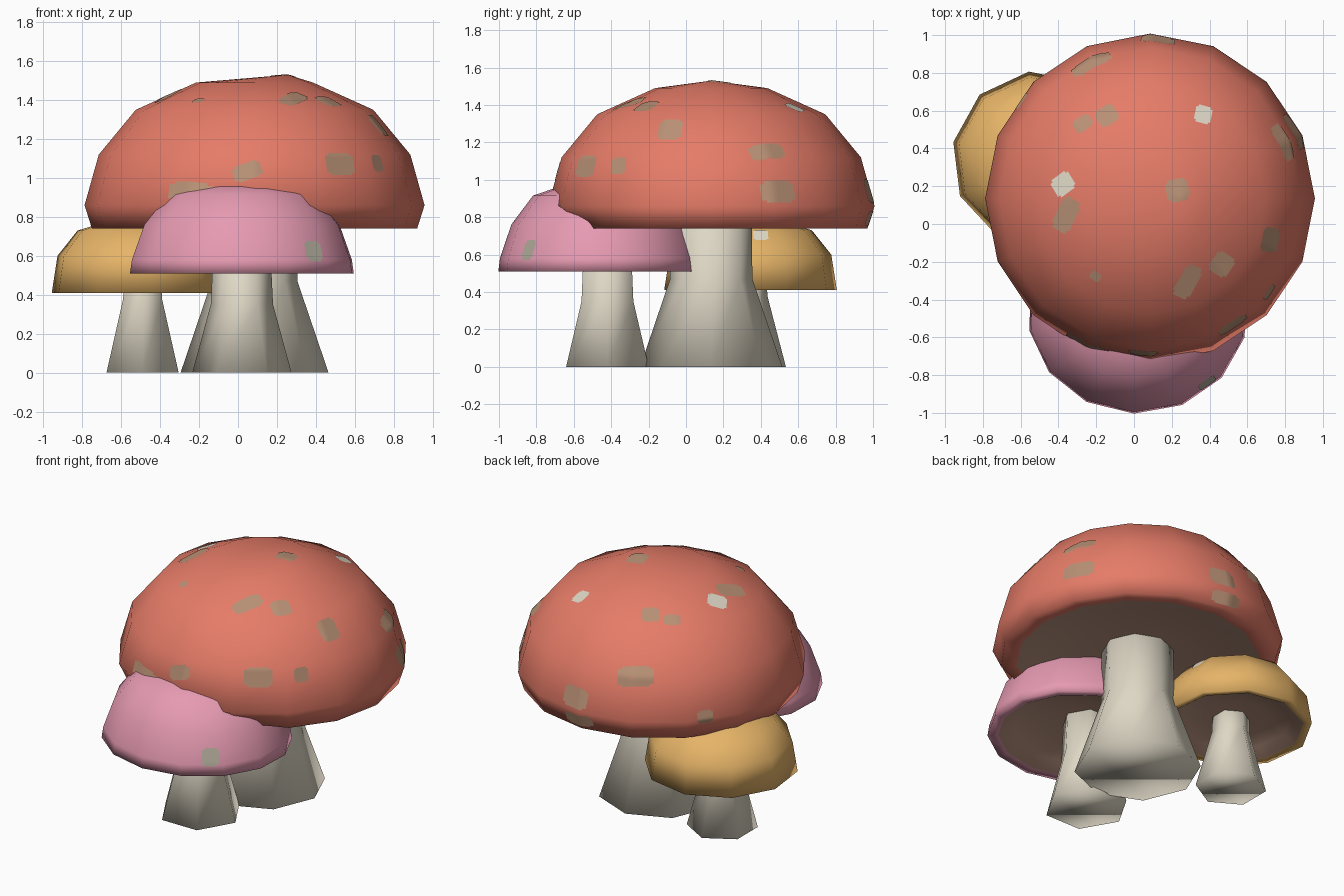
import bpy, bmesh, math
from mathutils import Matrix, Vector
from mathutils.bvhtree import BVHTree

if "Cube" in bpy.data.objects:
    bpy.data.objects.remove(bpy.data.objects["Cube"], do_unlink=True)


def material(name, r, g, b):
    m = bpy.data.materials.new(name)
    m.use_nodes = True
    m.diffuse_color = (r, g, b, 1)
    m.node_tree.nodes["Principled BSDF"].inputs["Base Color"].default_value = (r, g, b, 1)
    return m


RED = material("coral red", .79, .20, .138)
PINK = material("soft pink", .79, .323, .445)
YELLOW = material("honey yellow", .79, .456, .138)
CREAM = material("cream", .73, .68, .56)
GILL = material("gill brown", .50, .30, .22)
TAN = material("tan spot", .485, .283, .18)
GREY = material("grey spot", .45, .41, .33)


def finish(bm, name, mats):
    mesh = bpy.data.meshes.new(name)
    bm.normal_update()
    bm.to_mesh(mesh)
    obj = bpy.data.objects.new(name, mesh)
    bpy.context.collection.objects.link(obj)
    for m in mats:
        mesh.materials.append(m)
    bpy.ops.object.select_all(action='DESELECT')
    obj.select_set(True)
    bpy.context.view_layer.objects.active = obj
    bpy.ops.object.shade_smooth()


def lathe(center, profile, sides, start=0, apex=0, depth=1):
    """Spin (radius, height) pairs around a vertical axis, closing both ends."""
    bm = bmesh.new()
    cx, cy = center
    rings = []
    for r, z in profile:
        if r == 0:
            rings.append([bm.verts.new((cx + apex, cy, z))] * sides)
            continue
        ring = []
        for i in range(sides):
            a = math.radians(start) + math.tau * i / sides
            ring.append(bm.verts.new((cx + r * math.cos(a), cy + depth * r * math.sin(a), z)))
        rings.append(ring)
    for row, (a, b) in enumerate(zip(rings, rings[1:])):
        for i in range(sides):
            j = (i + 1) % sides
            corners = list(dict.fromkeys((a[i], a[j], b[j], b[i])))
            bm.faces.new(corners).material_index = row
    for ring in (rings[0], rings[-1]):
        if len(set(ring)) > 1:
            bm.faces.new(ring)
    bmesh.ops.recalc_face_normals(bm, faces=bm.faces)
    return bm


def make_cap(name, center, outer, gills, colour, sides, tuck=None, **shape):
    """Gills run from the middle outward, then the coloured skin runs up to the apex."""
    bm = lathe(center, gills + outer, sides, **shape)
    for f in bm.faces:
        f.material_index = 1 if f.material_index < len(gills) - 1 else 0
    if tuck:
        tuck(bm)
    tree = BVHTree.FromBMesh(bm)
    finish(bm, name, [colour, GILL])
    bm.free()
    return tree


def make_spot(name, tree, point, width, height, mat, turn=0, steps=8):
    """Thin patch with clipped corners that follows the cap surface."""
    p, n, _, _ = tree.find_nearest(Vector(point))
    u = Matrix.Rotation(math.radians(turn), 3, n) @ Vector((-n.y, n.x, 0)).normalized()
    v = n.cross(u)
    bm = bmesh.new()
    grid = {}
    for i in range(steps + 1):
        for j in range(steps + 1):
            q = p + u * width * (i / steps - .5) + v * height * (j / steps - .5)
            hit, _, _, _ = tree.ray_cast(q + n * .15, -n)
            if hit is not None:
                grid[i, j] = bm.verts.new(hit + n * .003)
    ends = (0, steps - 1)
    for i in range(steps):
        for j in range(steps):
            keys = [(i, j), (i + 1, j), (i + 1, j + 1), (i, j + 1)]
            if all(k in grid for k in keys) and not (i in ends and j in ends):
                bm.faces.new([grid[k] for k in keys])
    loose = [w for w in bm.verts if not w.link_faces]
    bmesh.ops.delete(bm, geom=loose, context='VERTS')
    finish(bm, name, [mat])
    bm.free()


def make_stem(name, center, profile, sides, start=0):
    bm = lathe(center, profile, sides, start)
    for f in bm.faces:
        f.material_index = 0
    finish(bm, name, [CREAM])
    bm.free()


# Stems
BIG = (.085, .135)
make_stem("big_stem", BIG, [(.38, 0), (.22, .47), (.215, .9)], 8)
make_stem("front_stem", (.02, -.42), [(.255, 0), (.16, .35), (.145, .66)], 6)
make_stem("side_stem", (-.49, .32), [(.214, 0), (.115, .38), (.11, .55)], 6, start=30)


# The front rim of the big cap curls under
def curl_front(bm):
    for v in bm.verts:
        if v.co.y < -.4 and v.co.z < .8:
            v.co.y += (-.4 - v.co.y) * .4


# Caps
big = make_cap("big_cap", BIG,
               [(.835, .74), (.873, .86), (.8, 1.12), (.61, 1.35), (.3, 1.49), (0, 1.53)],
               [(0, .82), (.3, .81), (.6, .79), (.73, .75)],
               RED, 16, tuck=curl_front, apex=.17)
front = make_cap("front_cap", (.02, -.46),
                 [(.585, .51), (.575, .58), (.51, .76), (.385, .915), (.23, .965), (0, 1.0)],
                 [(0, .6), (.25, .6), (.43, .56), (.52, .515)],
                 PINK, 14, start=268, depth=.93)
side = make_cap("side_cap", (-.5, .345),
                [(.465, .41), (.435, .6), (.33, .73), (.16, .78), (0, .8)],
                [(0, .48), (.2, .48), (.34, .46), (.415, .415)],
                YELLOW, 10, start=169)

# Spots: position, width, height, turn
big_spots = [
    ((.28, -.3, 1.39), .19, .1, 30), ((.46, -.21, 1.38), .12, .12, 0),
    ((.7, -.08, 1.25), .13, .14, 0), ((.52, -.53, 1.07), .17, .12, 0),
    ((.73, -.37, 1.08), .09, .09, 0), ((.05, -.67, 1.03), .15, .09, 20),
    ((-.25, -.64, .93), .24, .1, 0), ((.77, .42, 1.13), .2, .1, 0),
    ((.86, .5, .94), .2, .12, 0), ((.1, .97, .8), .2, .08, 0),
    ((.13, .99, .94), .18, .13, 0), ((-.22, .84, 1.11), .22, .12, 0),
    ((-.27, .53, 1.38), .1, .08, 0), ((-.14, .57, 1.39), .11, .11, 0),
    ((-.35, .05, 1.4), .19, .11, -40), ((.23, .18, 1.53), .12, .12, 0),
    ((-.2, -.27, 1.38), .06, .05, 0), ((-.61, .66, .88), .1, .08, 0),
]
for k, (point, w, h, turn) in enumerate(big_spots):
    make_spot(f"big_cap_spot_{k + 1}", big, point, w, h, TAN, turn)
make_spot("pale_spot_left", big, (.36, .57, 1.36), .09, .1, CREAM, 20)
make_spot("pale_spot_right", big, (-.37, .21, 1.4), .11, .12, CREAM, 45)
make_spot("front_cap_spot", front, (.38, -.83, .62), .1, .11, GREY)
make_spot("side_cap_spot", side, (-.16, .4, .71), .08, .07, CREAM)
